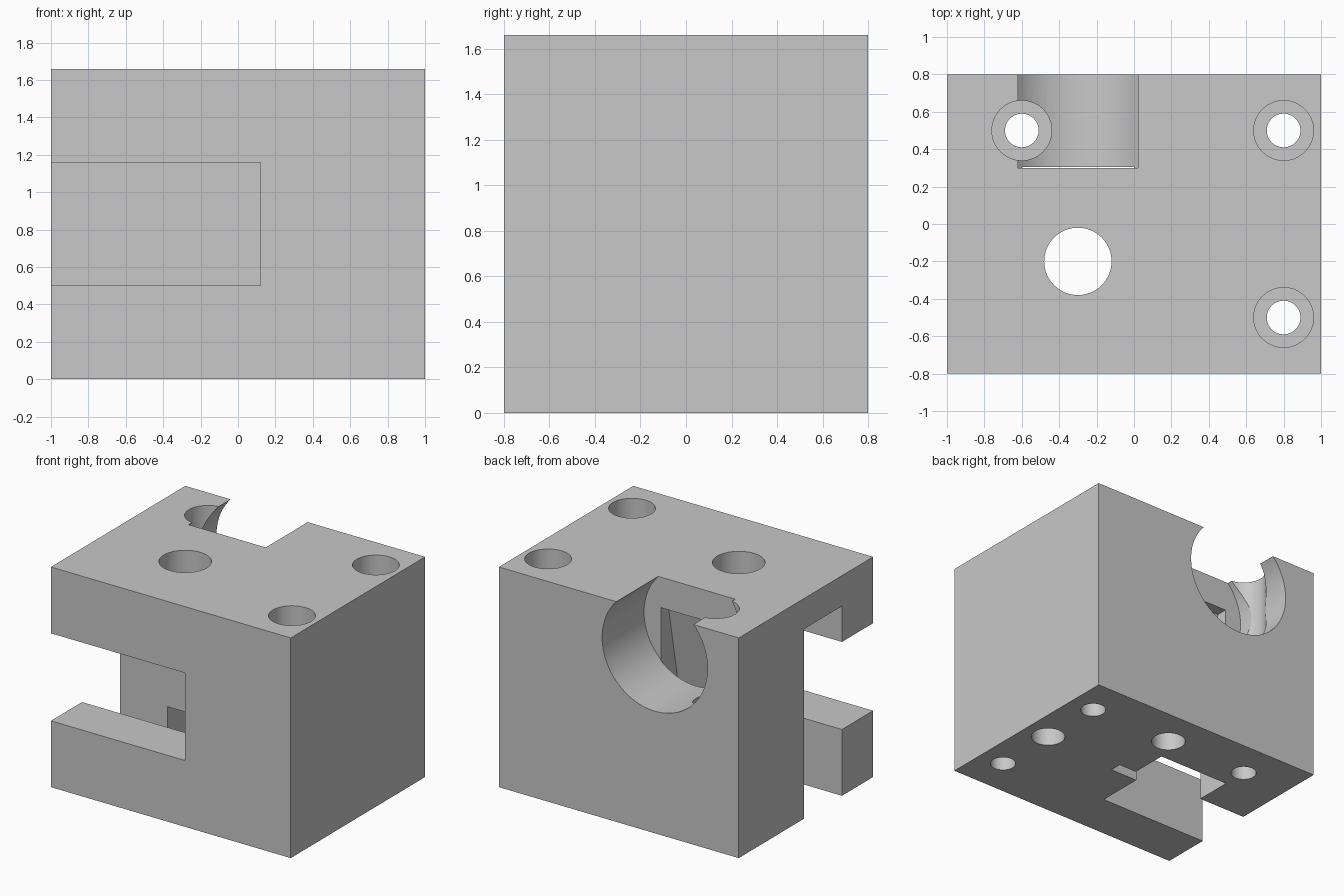
import bpy
import bmesh
import math
from mathutils import Matrix, Vector

if "Cube" in bpy.data.objects:
    bpy.data.objects.remove(bpy.data.objects["Cube"], do_unlink=True)

grey = bpy.data.materials.new("plain grey")
grey.use_nodes = True
grey.diffuse_color = (0.58, 0.58, 0.58, 1)
grey.node_tree.nodes["Principled BSDF"].inputs["Base Color"].default_value = (0.58, 0.58, 0.58, 1)

HEIGHT = 1.66
OUT = 0.1  # how far cutters reach past the outside


def add_object(name, bm):
    mesh = bpy.data.meshes.new(name)
    bmesh.ops.recalc_face_normals(bm, faces=bm.faces)
    bm.to_mesh(mesh)
    bm.free()
    mesh.materials.append(grey)
    obj = bpy.data.objects.new(name, mesh)
    bpy.context.collection.objects.link(obj)
    return obj


def box(name, low, high):
    low, high = Vector(low), Vector(high)
    bm = bmesh.new()
    place = Matrix.Translation((low + high) / 2) @ Matrix.Diagonal((*(high - low), 1))
    bmesh.ops.create_cube(bm, size=1, matrix=place)
    return add_object(name, bm)


def rod(name, centre, radius, length, tilt=0):
    bm = bmesh.new()
    place = Matrix.Translation(centre) @ Matrix.Rotation(tilt, 4, "X")
    bmesh.ops.create_cone(bm, cap_ends=True, segments=64, radius1=radius,
                          radius2=radius, depth=length, matrix=place)
    return add_object(name, bm)


def upright(name, x, y, radius, low, high):
    return rod(name, (x, y, (low + high) / 2), radius, high - low)


def prism(name, profile, x0, x1):
    bm = bmesh.new()
    face = bm.faces.new([bm.verts.new((x0, y, z)) for y, z in profile])
    new = bmesh.ops.extrude_face_region(bm, geom=[face])["geom"]
    bmesh.ops.translate(bm, vec=(x1 - x0, 0, 0),
                        verts=[v for v in new if isinstance(v, bmesh.types.BMVert)])
    return add_object(name, bm)


# Main block
block = box("mounting_block", (-1, -0.8, 0), (1, 0.8, HEIGHT))

# Front window, inner slot open to the side and bottom, and its small end pocket
cutters = [
    box("front_window", (-1 - OUT, -0.8 - OUT, 0.5), (0.12, 0.02, 1.16)),
    box("inner_slot", (-1 - OUT, -0.43, -OUT), (-0.08, 0.02, 1.43)),
    box("end_pocket", (-0.2, -0.07, -OUT), (0.15, 0.02, 1.43)),
]

# Round rear socket, cut open at the top
cutters.append(rod("rear_socket", (-0.3, 0.6, 1.36), 0.44, 0.6, math.pi / 2))

# Sloping recess linking the slot to the socket
wedge = [(0, -OUT), (0.305, -OUT), (0.305, 1.43), (0.215, 1.43), (0.02, 0.4), (0, 0.4)]
cutters.append(prism("sloping_recess", wedge, -0.6, 0))

# Counterbored bolt holes
for x, y in ((0.8, 0.5), (0.8, -0.5), (-0.6, 0.5)):
    cutters.append(upright("bolt_hole", x, y, 0.09, -OUT, HEIGHT + OUT))
    cutters.append(upright("counterbore", x, y, 0.16, 0.5, HEIGHT + OUT))

# Wide through hole and blind holes in the underside
cutters.append(upright("wide_hole", -0.3, -0.2, 0.18, -OUT, HEIGHT + OUT))
for x, y in ((0.1, 0.5), (0.8, 0)):
    cutters.append(upright("blind_hole", x, y, 0.12, -OUT, 0.4))

# Cut everything out of the block
bpy.ops.object.select_all(action="DESELECT")
block.select_set(True)
bpy.context.view_layer.objects.active = block
for cutter in cutters:
    cutter.hide_render = True
    mod = block.modifiers.new(cutter.name, "BOOLEAN")
    mod.operation = "DIFFERENCE"
    mod.solver = "EXACT"
    mod.object = cutter
    bpy.ops.object.modifier_apply(modifier=mod.name)
    bpy.data.objects.remove(cutter, do_unlink=True)

bpy.ops.object.shade_smooth_by_angle(angle=math.radians(30))
